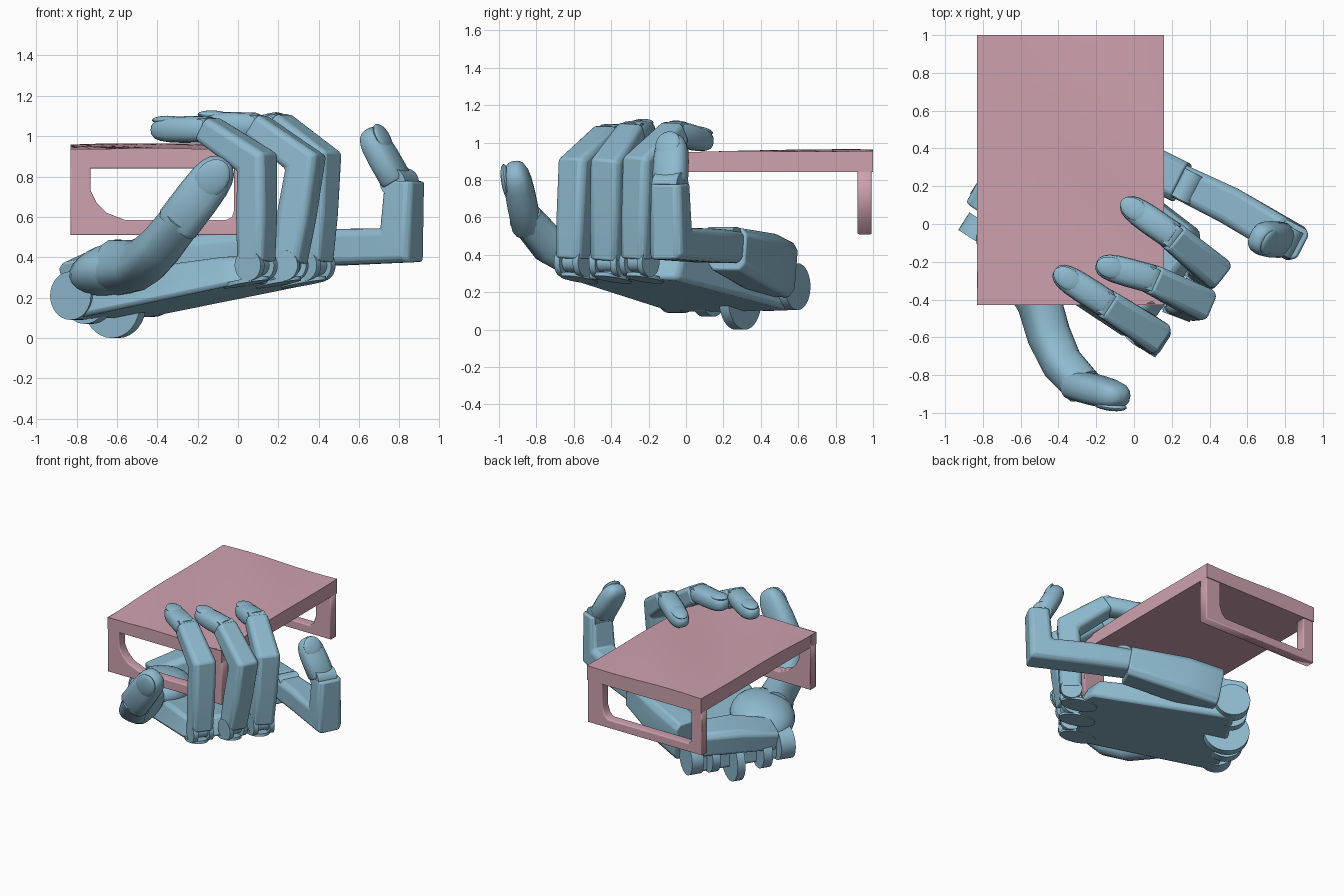
import bpy, bmesh, math
from mathutils import Vector as V, Matrix

if "Cube" in bpy.data.objects:
    bpy.data.objects.remove(bpy.data.objects["Cube"])


def material(name, col):
    m = bpy.data.materials.new(name)
    m.diffuse_color = (*col, 1)
    m.use_nodes = True
    m.node_tree.nodes["Principled BSDF"].inputs["Base Color"].default_value = m.diffuse_color
    return m


BLUE = material("hand_blue", (0.27, 0.49, 0.62))
PINK = material("table_pink", (0.62, 0.36, 0.43))


def finish(name, bm, mat, bevel=0):
    bmesh.ops.recalc_face_normals(bm, faces=bm.faces)
    me = bpy.data.meshes.new(name)
    bm.to_mesh(me)
    bm.free()
    ob = bpy.data.objects.new(name, me)
    bpy.context.collection.objects.link(ob)
    me.materials.append(mat)
    if bevel:
        b = ob.modifiers.new("bevel", "BEVEL")
        b.width, b.segments = bevel, 2
    bpy.ops.object.select_all(action='DESELECT')
    ob.select_set(True)
    bpy.context.view_layer.objects.active = ob
    bpy.ops.object.shade_smooth_by_angle(angle=math.radians(35))
    return ob


def axes(x, y, z, c):
    return Matrix.Translation(c) @ Matrix((x, y, z)).transposed().to_4x4()


def sweep(name, pts, sizes, side, n=8):
    """Loft a chamfered (n=8) or rounded section along points, mitred at bends."""
    bm = bmesh.new()
    P = [V(p) for p in pts]
    s0 = V(side).normalized()
    rings = []
    for i, p in enumerate(P):
        a = (p - P[i - 1]).normalized() if i else (P[1] - p).normalized()
        b = (P[i + 1] - p).normalized() if i < len(P) - 1 else a
        t = (a + b).normalized()
        s = (s0 - t * s0.dot(t)).normalized()
        nrm = t.cross(s)
        w, h = sizes[i]
        h /= max(0.75, t.dot(a))
        if n == 8:
            sec = [(1, .7), (.72, 1), (-.72, 1), (-1, .7), (-1, -.7), (-.72, -1), (.72, -1), (1, -.7)]
        else:
            sec = []
            for k in range(n):
                c, d = math.cos(2 * math.pi * k / n), math.sin(2 * math.pi * k / n)
                sec.append((math.copysign(abs(c) ** .75, c), math.copysign(abs(d) ** .75, d)))
        rings.append([bm.verts.new(p + s * (w * u) + nrm * (h * v)) for u, v in sec])
    for r0, r1 in zip(rings, rings[1:]):
        for k in range(n):
            bm.faces.new((r0[k], r0[k - 1], r1[k - 1], r1[k]))
    bm.faces.new(rings[0])
    bm.faces.new(rings[-1])
    return finish(name, bm, BLUE, .012 if n == 8 else 0)


def disc(name, c, axis, r, depth):
    bm = bmesh.new()
    rot = V(axis).to_track_quat('Z', 'Y').to_matrix().to_4x4()
    bmesh.ops.create_cone(bm, cap_ends=True, segments=32, radius1=r, radius2=r, depth=depth,
                          matrix=Matrix.Translation(c) @ rot)
    return finish(name, bm, BLUE)


def blob(name, m, size):
    bm = bmesh.new()
    bmesh.ops.create_uvsphere(bm, u_segments=24, v_segments=14, radius=1,
                              matrix=m @ Matrix.Diagonal((*size, 1)))
    return finish(name, bm, BLUE)


def fingertip(name, a, b, w, h, side, out):
    """Rounded end segment with a nail on its outer face."""
    a, b = V(a), V(b)
    prof = [(0, .9), (.05, 1), (.45, 1), (.68, .96), (.82, .86), (.92, .69), (.98, .44), (1, .2)]
    sweep(name, [a.lerp(b, f) for f, _ in prof], [(w * k, h * k) for _, k in prof], side, 16)
    t = (b - a).normalized()
    s = (V(side) - t * V(side).dot(t)).normalized()
    o = t.cross(s)
    if o.dot(V(out)) < 0:
        o = -o
    blob(name + "_nail", axes(t, s, o, a.lerp(b, .75) + o * h * .74),
         ((b - a).length * .25, w * .74, h * .32))


# Table top with a slightly wavy surface
bm = bmesh.new()
bmesh.ops.create_cube(bm, size=1, matrix=Matrix.Translation((-.335, .285, .893)) @ Matrix.Diagonal((.99, 1.43, .10, 1)))
bmesh.ops.subdivide_edges(bm, edges=bm.edges[:], cuts=15, use_grid_fill=True)
for v in bm.verts:
    if v.co.z > .94:
        v.co.z += .004 + .012 * math.sin(2.2 * v.co.y - .3) + .006 * math.sin(6 * v.co.x + 5 * v.co.y)
finish("table_top", bm, PINK, .012)

# End frames: legs and lower rail cut from one panel
outer = [(-.83, .51), (.16, .51), (.16, .93), (-.83, .93)]
inner = [(-.73, .84), (-.73, .73), (-.70, .67), (-.65, .62), (-.56, .585), (-.06, .585), (-.03, .60), (-.02, .63), (-.02, .84)]
back_inner = [(-.74, .85), (-.74, .60), (-.72, .575), (-.02, .575), (.01, .60), (.03, .66), (.03, .85)]
for name, y, hole in (("front_leg_frame", -.39, inner), ("back_leg_frame", .955, back_inner)):
    cu = bpy.data.curves.new(name, 'CURVE')
    cu.dimensions, cu.fill_mode = '2D', 'BOTH'
    cu.extrude, cu.bevel_depth, cu.offset = .03, .008, -.008
    for loop in (outer, hole):
        sp = cu.splines.new('POLY')
        sp.points.add(len(loop) - 1)
        for q, (x, z) in zip(sp.points, loop):
            q.co = (x, z, 0, 1)
        sp.use_cyclic_u = True
    ob = bpy.data.objects.new(name, cu)
    ob.matrix_world = Matrix.Translation((0, y, 0)) @ Matrix.Rotation(math.pi / 2, 4, 'X')
    bpy.context.collection.objects.link(ob)
    cu.materials.append(PINK)

# Palm plate, sloping up from wrist to knuckles
d = V((.81, -.58, .165)).normalized()
e = V((.54, .84, 0)).normalized()
up = d.cross(e).normalized()
bm = bmesh.new()
low = [(-.84, -.08, .09), (-.45, .58, .10), (.36, -.04, .265), (.36, -.16, .27), (.04, -.62, .275), (-.06, -.6, .255)]
high = [(-.84, -.06, .30), (-.45, .56, .31), (.30, -.02, .40), (.29, -.16, .40), (.0, -.53, .41), (-.1, -.53, .40)]
lo, hi = [bm.verts.new(p) for p in low], [bm.verts.new(p) for p in high]
bm.faces.new(lo)
bm.faces.new(hi)
for k in range(6):
    bm.faces.new((lo[k], lo[k - 1], hi[k - 1], hi[k]))
finish("palm", bm, BLUE, .025)

# Thumb mound and palm ridges
blob("thumb_mound", axes(d, e, up, V((-.58, -.12, .34))), (.28, .23, .14))
sweep("palm_heel", [(-.78, .05, .31), (-.62, .3, .36), (-.47, .5, .36)], [(.12, .08), (.14, .10), (.12, .10)], d)
sweep("outer_metacarpal", [(-.36, .49, .32), (-.12, .40, .365), (.25, .22, .43)],
      [(.11, .15), (.115, .15), (.11, .115)], (.46, .89, 0))

# Wrist hinge discs
for i, (c, r, t) in enumerate([((-.80, -.05, .21), .12, .11), ((-.74, .12, .20), .13, .07),
                               ((-.61, .29, .165), .165, .06), ((-.52, .44, .22), .12, .06),
                               ((-.44, .56, .23), .125, .09)]):
    disc(f"wrist_disc_{i + 1}", c, e, r, t)

# Three gripping fingers: base, bend, end joint, tip
fingers = {
    "ring_finger": ((.09, -.60, .36), (.095, -.58, .87), (-.15, -.42, 1.035), (-.42, -.245, 1.03)),
    "middle_finger": ((.25, -.42, .36), (.335, -.41, .87), (.09, -.29, 1.05), (-.20, -.21, 1.06)),
    "index_finger": ((.375, -.25, .36), (.41, -.235, .88), (.20, -.06, 1.055), (-.06, .12, 1.0)),
}
for name, (a, b, c, tip) in fingers.items():
    a, b, c = V(a), V(b), V(c)
    curl = V(tip) - b
    side = V((-curl.y, curl.x, 0)).normalized()
    sweep(name, [a.lerp(b, .04), a.lerp(b, .5), b, c], [(.08, .078), (.085, .085), (.088, .078), (.078, .066)], side)
    fingertip(name + "_tip", c - (V(tip) - c) * .04, tip, .076, .066, side, (0, 0, 1))
    disc(name + "_end_joint", c, side, .055, .12)
    # Forked knuckle on a thin tab
    for k in (-1, 1):
        disc(f"{name}_fork_{'left' if k < 0 else 'right'}", a + side * .06 * k, side, .077, .035)
    disc(name + "_hinge", a, side, .05, .1)
    bm = bmesh.new()
    bmesh.ops.create_cone(bm, cap_ends=True, segments=24, radius1=1, radius2=1, depth=.02,
                          matrix=axes(d, e, up, V((a.x - .05, a.y + .03, .277))) @ Matrix.Diagonal((.13, .08, 1, 1)))
    finish(name + "_tab", bm, BLUE)

# Outstretched finger
side = V((.46, .89, 0))
sweep("little_finger", [(.15, .27, .44), (.5, .10, .45), (.81, -.08, .46), (.825, -.085, .78)],
      [(.09, .085), (.10, .09), (.10, .088), (.09, .078)], side)
disc("little_finger_end_joint", (.80, -.085, .77), side, .07, .15)
fingertip("little_finger_tip", (.785, -.085, .78), (.64, -.075, 1.035), .095, .07, side, (1, 0, .5))
disc("little_finger_hinge", (.28, .2, .48), side, .07, .16)

# Thumb
side = V((.75, .45, -.45))
sweep("thumb", [(-.60, -.22, .35), (-.50, -.42, .36), (-.45, -.59, .39), (-.38, -.74, .46), (-.27, -.86, .60)],
      [(.13, .13), (.11, .12), (.11, .11), (.105, .10), (.10, .09)], side, 16)
fingertip("thumb_tip", (-.31, -.85, .55), (-.06, -.92, .88), .11, .08, (.8, 0, -.6), (0, -1, .2))
